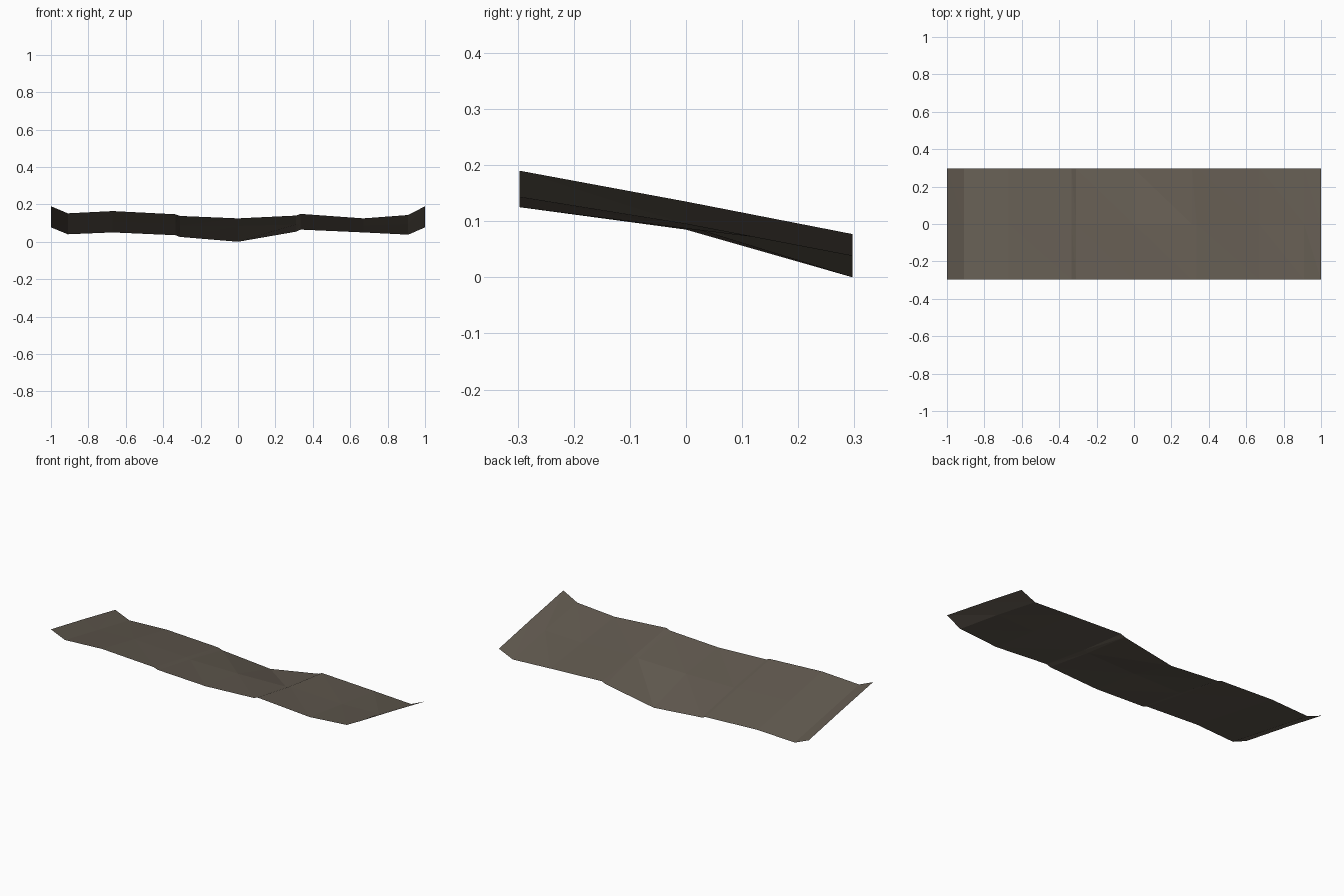
import bpy

# Cross-section stations along x: (x, z at front, z at middle, z at back)
stations = [
    (-1.0, 0.19, 0.135, 0.077),
    (-0.91, 0.152, 0.096, 0.04),
    (-0.67, 0.164, 0.107, 0.05),
    (-0.335, 0.147, 0.093, 0.035),
    (-0.31, 0.138, 0.086, 0.026),
    (0.0, 0.125, 0.085, 0.0),
    (0.31, 0.14, 0.092, 0.054),
    (0.335, 0.149, 0.1, 0.065),
    (0.67, 0.125, 0.087, 0.05),
    (0.91, 0.143, 0.095, 0.038),
    (1.0, 0.19, 0.135, 0.077),
]
rows = (-0.297, 0.0, 0.297)

# Sloping ground sheet, each cell split along the same diagonal
verts = [(s[0], y, s[1 + j]) for s in stations for j, y in enumerate(rows)]
faces = []
for i in range(len(stations) - 1):
    for j in range(2):
        a, b = i * 3 + j, (i + 1) * 3 + j
        faces += [(a, b, a + 1), (b, b + 1, a + 1)]

mesh = bpy.data.meshes.new("ground_strip")
mesh.from_pydata(verts, [], faces)
mesh.update()

# Dull brown earth colour
mat = bpy.data.materials.new("grey_brown")
mat.diffuse_color = (0.125, 0.105, 0.082, 1)
mesh.materials.append(mat)

strip = bpy.data.objects.new("ground_strip", mesh)
bpy.context.collection.objects.link(strip)
